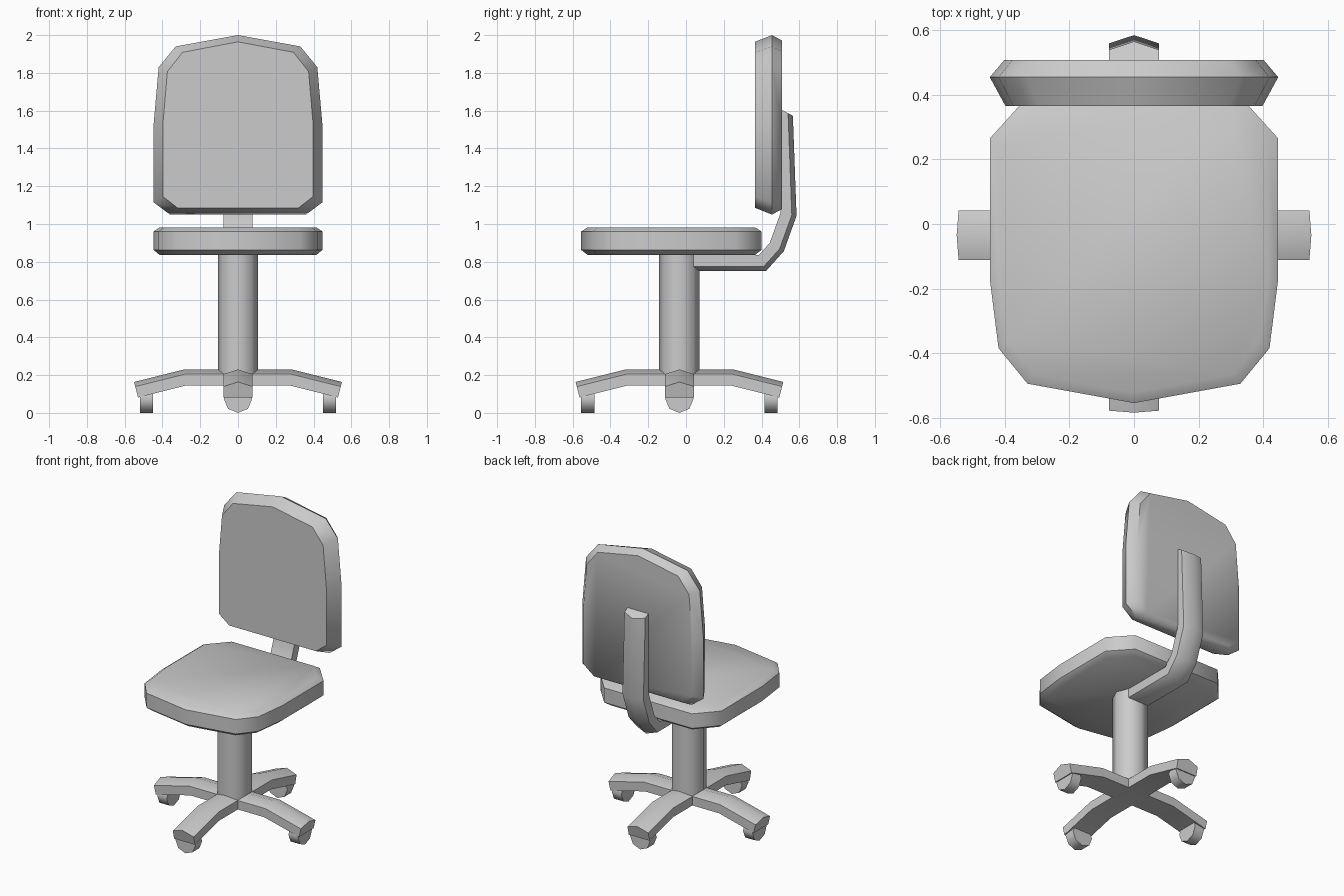
import bpy, bmesh, math
from mathutils import Vector, Matrix

if "Cube" in bpy.data.objects:
    bpy.data.objects.remove(bpy.data.objects["Cube"])

AXIS_Y = -0.035  # y position of the column and base centre


def loft(name, rings, smooth=50):
    """Skin a list of equal-length point rings and cap both ends."""
    bm = bmesh.new()
    loops = [[bm.verts.new(p) for p in ring] for ring in rings]
    n = len(loops[0])
    for a, b in zip(loops, loops[1:]):
        for i in range(n):
            j = (i + 1) % n
            bm.faces.new((a[i], a[j], b[j], b[i]))
    bm.faces.new(loops[0])
    bm.faces.new(loops[-1])
    bmesh.ops.recalc_face_normals(bm, faces=bm.faces)
    mesh = bpy.data.meshes.new(name)
    bm.to_mesh(mesh)
    bm.free()
    ob = bpy.data.objects.new(name, mesh)
    bpy.context.collection.objects.link(ob)
    bpy.ops.object.select_all(action='DESELECT')
    ob.select_set(True)
    bpy.context.view_layer.objects.active = ob
    bpy.ops.object.shade_smooth_by_angle(angle=math.radians(smooth))
    return ob


def mirrored(half):
    """Complete a half outline whose first point lies on the centre line."""
    return half + [(-x, y) for x, y in reversed(half) if x > 0]


# ridged bar section: (sideways, outward)
SECTION = [(-0.077, -0.045), (0.077, -0.045), (0.077, 0.015), (0, 0.04), (-0.077, 0.015)]


def sweep(name, path, ridge=1, tilt=0.0):
    """Sweep the bar section along a path in the y/z plane with mitred joints."""
    pts = [Vector(p) for p in path]
    rings = []
    for i, p in enumerate(pts):
        t0 = (p - pts[i - 1]).normalized() if i else (pts[1] - p).normalized()
        t1 = (pts[i + 1] - p).normalized() if i < len(pts) - 1 else t0
        t = (t0 + t1).normalized()
        nrm = Vector((-t.y, t.x)) * ridge / t.dot(t0)
        skew = tilt if i == len(pts) - 1 else 0
        ring = []
        for u, v in SECTION:
            q = p + nrm * v - t * v * skew
            ring.append((u, q.x, q.y))
        rings.append(ring)
    return loft(name, rings)


# seat cushion
seat_outline = mirrored([(0, -0.475), (0.33, -0.415), (0.42, -0.305), (0.447, -0.09),
                         (0.447, 0.345), (0.325, 0.48)])
loft("seat", [[(x * s, y * s - 0.08, z) for x, y in seat_outline]
              for s, z in [(0.93, 0.837), (1, 0.863), (1, 0.96), (0.93, 0.982)]])

# backrest cushion
back_outline = mirrored([(0, 0.475), (0.33, 0.415), (0.42, 0.305), (0.447, 0),
                         (0.447, -0.41), (0.36, -0.475)])
loft("backrest", [[(x * sx, y, z * sz + 1.525) for x, z in back_outline]
                  for sx, sz, y in [(0.89, 0.925, 0.365), (1, 1, 0.455), (0.9, 0.94, 0.508)]])

# bent bar carrying the backrest
sweep("backrest_bar", [(0.04, 0.79), (0.405, 0.79), (0.483, 0.877),
                       (0.545, 1.05), (0.525, 1.595)], ridge=-1, tilt=0.6)


def circle(r, n):
    return [(r * math.cos(2 * math.pi * k / n), r * math.sin(2 * math.pi * k / n))
            for k in range(n)]


# column
loft("column", [[(x, y + AXIS_Y, z) for x, y in circle(0.107, 8)] for z in (0.15, 0.838)])

# four base arms, each with a caster wheel
for k in range(4):
    place = Matrix.Translation((0, AXIS_Y, 0)) @ Matrix.Rotation(k * math.pi / 2, 4, 'Z')
    arm = sweep(f"base_arm_{k + 1}", [(0, 0.19), (0.28, 0.19), (0.54, 0.125)])
    wheel = loft(f"caster_{k + 1}", [[(x, y, z + 0.075) for x, z in circle(0.075, 8)]
                                     for y in (0.45, 0.52)])
    for ob in (arm, wheel):
        ob.data.transform(place)
